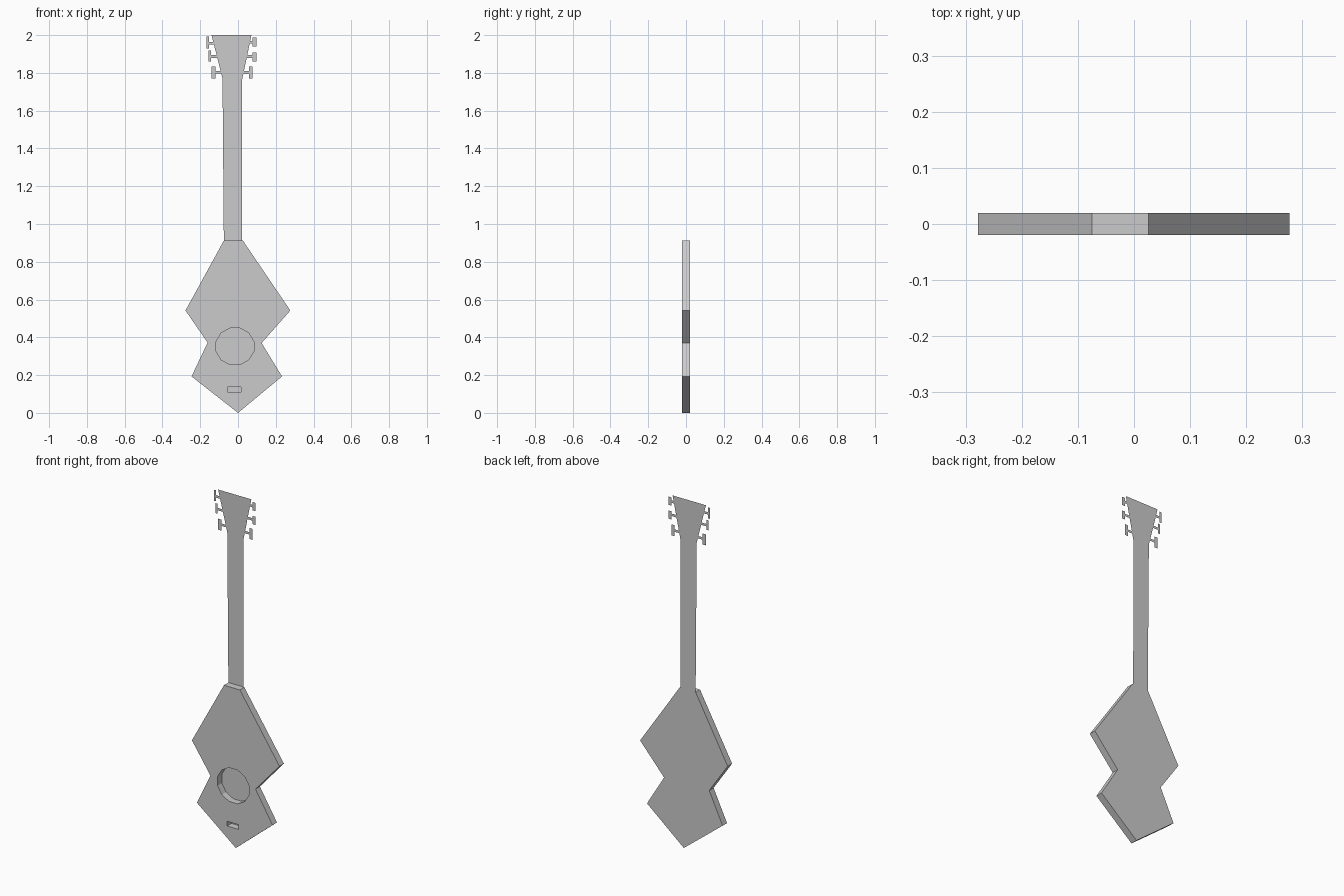
import bpy
import bmesh
import math
from mathutils import Vector

cube = bpy.data.objects.get("Cube")
if cube:
    bpy.data.objects.remove(cube, do_unlink=True)

FRONT, BACK = -0.02, 0.02

grey = bpy.data.materials.new("plain grey")
grey.use_nodes = True
colour = (0.6, 0.6, 0.6, 1)
grey.diffuse_color = colour
grey.node_tree.nodes["Principled BSDF"].inputs["Base Color"].default_value = colour


def finish(bm, name):
    mesh = bpy.data.meshes.new(name)
    bm.to_mesh(mesh)
    bm.free()
    mesh.materials.append(grey)
    obj = bpy.data.objects.new(name, mesh)
    bpy.context.collection.objects.link(obj)
    return obj


def ring(bm, points, y):
    return [bm.verts.new((x, y, z)) for x, z in points]


def pairs(loop):
    return zip(loop, loop[1:] + loop[:1])


# Body: a flat angular slab with a round sound hole and a bridge slot as pockets
outline = [(-0.075, 0.912), (-0.278, 0.542), (-0.161, 0.372), (-0.246, 0.193),
           (0, 0), (0.233, 0.193), (0.125, 0.37), (0.277, 0.542), (0.026, 0.912)]
sides = 12
sound_hole = [(-0.016 + 0.103 * math.cos(math.tau * (i + 0.5) / sides),
               0.352 + 0.1 * math.sin(math.tau * (i + 0.5) / sides)) for i in range(sides)]
bridge_slot = [(-0.055, 0.111), (0.016, 0.111), (0.016, 0.138), (-0.055, 0.138)]

bm = bmesh.new()
rim_edges = []
for points, depth in ((outline, BACK), (sound_hole, BACK - 0.001), (bridge_slot, BACK - 0.001)):
    near, far = ring(bm, points, FRONT), ring(bm, points, depth)
    for (a, b), (c, d) in zip(pairs(near), pairs(far)):
        bm.faces.new((a, b, d, c))
        rim_edges.append(bm.edges.get((a, b)))
    bm.faces.new(far)
bmesh.ops.triangle_fill(bm, edges=rim_edges, use_beauty=True, normal=Vector((0, -1, 0)))
bmesh.ops.recalc_face_normals(bm, faces=bm.faces)
finish(bm, "body")


# Neck, headstock and T-shaped tuning pegs: one thin sheet level with the body's back
def head_side(bottom, top, pegs):
    """Points up one side of the headstock; pegs are (stem z, inner x, outer x, low z, high z)."""
    def edge(z):
        t = (z - bottom[1]) / (top[1] - bottom[1])
        return (bottom[0] + t * (top[0] - bottom[0]), z)

    points = [bottom]
    for stem, inner, outer, low, high in pegs:
        z0, z1 = stem - 0.007, stem + 0.007
        points += [edge(z0), (inner, z0), (inner, low), (outer, low),
                   (outer, high), (inner, high), (inner, z1), edge(z1)]
    return points + [top]


right_side = head_side((-0.082, 1.77), (-0.14, 2.0), [
    (1.804, -0.119, -0.14, 1.77, 1.833),
    (1.887, -0.143, -0.156, 1.86, 1.918),
    (1.957, -0.154, -0.167, 1.929, 1.992)])
left_side = head_side((0.021, 1.76), (0.071, 2.0), [
    (1.802, 0.058, 0.077, 1.77, 1.833),
    (1.887, 0.077, 0.098, 1.86, 1.907),
    (1.963, 0.077, 0.098, 1.939, 1.987)])
sheet = [(-0.075, 0.912)] + right_side + left_side[::-1] + [(0.022, 0.912)]

bm = bmesh.new()
face = bm.faces.new(ring(bm, sheet, BACK))
face.normal_update()
if face.normal.y > 0:
    face.normal_flip()
finish(bm, "neck_and_headstock")
